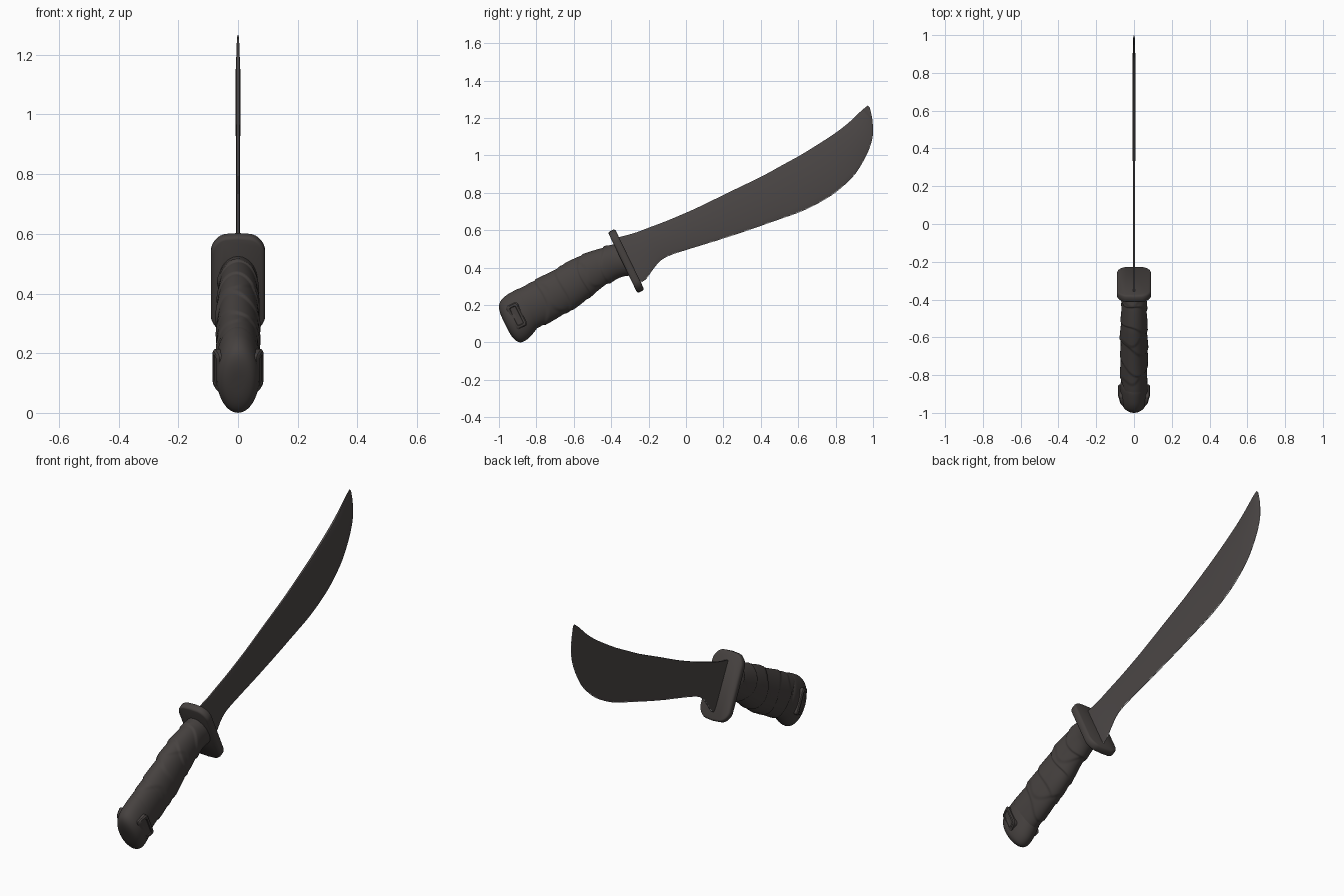
import bpy, bmesh, math, random
from mathutils import Vector

if "Cube" in bpy.data.objects:
    bpy.data.objects.remove(bpy.data.objects["Cube"])

random.seed(4)
ANG = math.radians(25.85)
D = Vector((0, math.cos(ANG), math.sin(ANG)))     # along handle, toward blade
N = Vector((0, -math.sin(ANG), math.cos(ANG)))    # across handle, upward
G = Vector((0, -0.32, 0.435))                     # guard centre


def local(x, s, u):
    return G + Vector((x, 0, 0)) + D * s + N * u


def material(name, rgb):
    m = bpy.data.materials.new(name)
    m.diffuse_color = (*rgb, 1)
    m.use_nodes = True
    m.node_tree.nodes["Principled BSDF"].inputs["Base Color"].default_value = m.diffuse_color
    return m


STEEL = material("dark steel", (0.071, 0.0625, 0.061))
GRIP = material("dark grip", (0.062, 0.054, 0.051))
EDGE = material("bright worn edge", (0.65, 0.65, 0.65))


def spline(pts, steps):
    """Catmull-Rom resampling of tuples."""
    out = []
    for i in range(len(pts) - 1):
        p = [pts[max(i - 1, 0)], pts[i], pts[i + 1], pts[min(i + 2, len(pts) - 1)]]
        for k in range(steps):
            t = k / steps
            out.append(tuple(0.5 * (2 * b + (c - a) * t + (2 * a - 5 * b + 4 * c - d) * t * t
                                    + (3 * b - a - 3 * c + d) * t ** 3)
                             for a, b, c, d in zip(*p)))
    return out + [tuple(pts[-1])]


def loft(name, rings, mat, angle=40):
    """Closed skin through rings of equal length, capped at both ends."""
    bm = bmesh.new()
    vr = [[bm.verts.new(p) for p in r] for r in rings]
    n = len(rings[0])
    for a, b in zip(vr, vr[1:]):
        for i in range(n):
            j = (i + 1) % n
            bm.faces.new((a[i], a[j], b[j], b[i]))
    bm.faces.new(vr[0])
    bm.faces.new(vr[-1])
    bmesh.ops.recalc_face_normals(bm, faces=bm.faces)
    me = bpy.data.meshes.new(name)
    bm.to_mesh(me)
    bm.free()
    me.materials.append(mat)
    ob = bpy.data.objects.new(name, me)
    bpy.context.collection.objects.link(ob)
    bpy.ops.object.select_all(action='DESELECT')
    ob.select_set(True)
    bpy.context.view_layer.objects.active = ob
    bpy.ops.object.shade_smooth_by_angle(angle=math.radians(angle))
    return ob


# Blade: stations of (spine y, spine z, edge y, edge z, half thickness)
stations = [
    (-.385, .555, -.265, .310, .006), (-.35, .565, -.217, .335, .006),
    (-.31, .575, -.18, .385, .006), (-.26, .59, -.14, .433, .006),
    (-.2, .613, -.09, .463, .006), (-.09, .655, .02, .500, .006),
    (.06, .72, .18, .549, .006), (.22, .798, .34, .602, .006),
    (.4, .885, .5, .658, .007), (.51, .945, .607, .696, .007),
    (.61, 1.0, .7, .740, .008), (.70, 1.055, .794, .797, .008),
    (.77, 1.10, .875, .868, .008), (.82, 1.135, .922, .925, .008),
    (.87, 1.175, .972, 1.016, .007), (.91, 1.213, .998, 1.10, .005),
    (.945, 1.245, .997, 1.185, .004), (.972, 1.267, .983, 1.255, .002)]
rings = []
for sy, sz, ey, ez, t in spline(stations, 6):
    a, b = Vector((0, sy, sz)), Vector((0, ey, ez))
    prof = [(0, t * .7), (.03, t), (.88, t * .8), (1 - .004 / (b - a).length, .0018), (1, .001)]
    side = [a.lerp(b, f) + Vector((w, 0, 0)) for f, w in prof]
    rings.append(side + [Vector((-p.x, p.y, p.z)) for p in reversed(side)])
blade = loft("blade", rings, STEEL, 25)

# Worn bright cutting edge: the thin edge face plus scattered nicks beside it
blade.data.materials.append(EDGE)
for p in blade.data.polygons[6:-2]:
    k = p.index % 10
    if k == 4 or (k in (3, 5) and random.random() < .3):
        p.material_index = 1


# Guard: rounded plate with arched ends and softened rims
def rounded_rect(hx, hu, r, inset, s, seg=8):
    pts = []
    for cx, cu, q in [(1, 1, 0), (0, 1, 0), (-1, 1, 1), (-1, -1, 2), (0, -1, 2), (1, -1, 3)]:
        for k in range(seg + 1 if cx else 1):
            a = math.pi / 2 * (q + (k / seg if cx else 1))
            x = cx * (hx - r) + (r - inset) * math.cos(a)
            u = cu * (hu - r) + (r - inset) * math.sin(a)
            pts.append(local(x, s, u - cu * .015 * (x / hx) ** 2))
    return pts


loft("guard", [rounded_rect(.091, .181, .05, i, s) for s, i in
               [(-.021, .01), (-.018, .004), (-.011, 0), (.011, 0), (.018, .004), (.021, .01)]],
     GRIP)


# Oval section of grip or pommel with an optional surface relief
def oval(s, top, bot, w, relief=None, seg=64):
    c, h = (top + bot) / 2, (top - bot) / 2
    pts = []
    for i in range(seg):
        a = 2 * math.pi * i / seg
        k = relief(s, a) if relief else 0
        pts.append(local((w + k) * math.cos(a), s, c + (h + k) * math.sin(a)))
    return pts


# Overlapping cloth wrap: two crossing helical steps
def wrap(s, a):
    fade = min(1, max(0, (-s - .03) / .04))
    p = (-s / .125 + a / (2 * math.pi) + .14 * math.sin(2 * a + 9 * s)) % 1
    q = (-s / .23 - a / (2 * math.pi) + .10 * math.sin(3 * a)) % 1
    step = lambda v: v if v < .92 else (1 - v) / .08 * .92
    return fade * (.006 * step(p) + .004 * step(q) - .004)


grip = [(0, .105, -.085, .066), (-.05, .115, -.068, .066), (-.10, .124, -.063, .067),
        (-.195, .132, -.075, .069), (-.25, .132, -.087, .071), (-.33, .128, -.103, .072),
        (-.45, .121, -.114, .072), (-.56, .117, -.115, .069), (-.62, .112, -.112, .066)]
loft("wrapped_grip", [oval(*p, relief=wrap) for p in spline(grip, 20)], GRIP, 50)

# Pommel: flared, rounded end cap
pommel = [(-.565, .112, -.108, .066), (-.585, .118, -.116, .071), (-.632, .117, -.138, .073),
          (-.663, .113, -.147, .073), (-.692, .103, -.147, .07), (-.711, .088, -.134, .061),
          (-.723, .064, -.108, .048), (-.729, .03, -.07, .028), (-.730, -.015, -.025, .004)]
loft("pommel", [oval(*p) for p in spline(pommel, 4)], GRIP, 60)


# Raised plates on both sides of the pommel, sloping down toward its end
def plate_ring(sign, x, hs, hu, r, seg=5):
    pts = []
    for q, (cs, cu) in enumerate([(1, 1), (-1, 1), (-1, -1), (1, -1)]):
        for k in range(seg + 1):
            a = math.pi / 2 * (q + k / seg)
            ds = cs * (hs - r) + r * math.cos(a)
            pts.append(local(sign * (x + .28 * ds), -.655 + ds,
                             -.008 + cu * (hu - r) + r * math.sin(a)))
    return pts


for sign, side in ((1, "right"), (-1, "left")):
    loft("pommel_plate_" + side,
         [plate_ring(sign, *p) for p in
          [(.05, .034, .07, .016), (.071, .034, .07, .016), (.077, .028, .064, .013),
           (.078, .018, .053, .008), (.074, .016, .05, .007)]], GRIP, 35)
